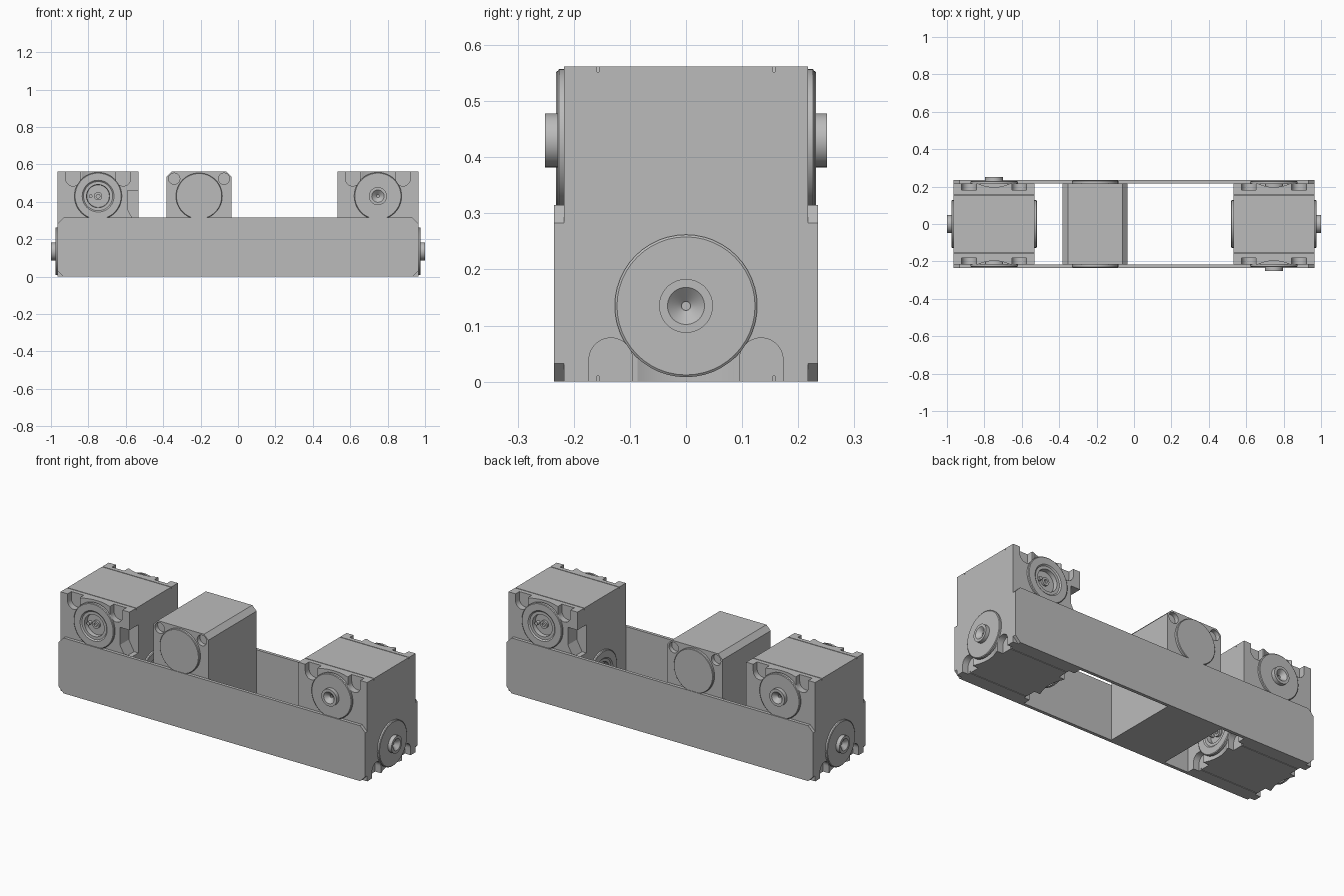
import bpy, bmesh, math
from mathutils import Matrix, Vector

if "Cube" in bpy.data.objects:
    bpy.data.objects.remove(bpy.data.objects["Cube"], do_unlink=True)

GREY = (0.5, 0.5, 0.5, 1)
grey = bpy.data.materials.new("plain grey")
grey.use_nodes = True
grey.diffuse_color = GREY
grey.node_tree.nodes["Principled BSDF"].inputs["Base Color"].default_value = GREY

HALF = 0.217       # half width of a drive block
TOP = 0.562
UPPER, LOWER = 0.43, 0.135   # shaft heights


def face_frame(angle, z, out=HALF):
    """Frame on a vertical face: x across, y up, z outward; 0 degrees is the front."""
    turn = Matrix.Rotation(math.radians(angle), 4, 'Z')
    tip = Matrix.Rotation(math.radians(90), 4, 'X')
    return Matrix.Translation((0, 0, z)) @ turn @ tip @ Matrix.Translation((0, 0, out))


def make_object(name, bm, frame=None):
    bmesh.ops.recalc_face_normals(bm, faces=bm.faces)
    if frame is not None:
        bm.transform(frame)
    mesh = bpy.data.meshes.new(name)
    bm.to_mesh(mesh)
    bm.free()
    mesh.materials.append(grey)
    obj = bpy.data.objects.new(name, mesh)
    bpy.context.collection.objects.link(obj)
    return obj


def prism(name, outline, low, high, frame=None):
    bm = bmesh.new()
    face = bm.faces.new([bm.verts.new((x, y, low)) for x, y in outline])
    grown = bmesh.ops.extrude_face_region(bm, geom=[face])["geom"]
    moved = [v for v in grown if isinstance(v, bmesh.types.BMVert)]
    bmesh.ops.translate(bm, verts=moved, vec=(0, 0, high - low))
    return make_object(name, bm, frame)


def lathe(name, profile, frame):
    bm = bmesh.new()
    points = [bm.verts.new((r, 0, h)) for r, h in profile]
    edges = [bm.edges.new(pair) for pair in zip(points, points[1:])]
    bmesh.ops.spin(bm, geom=points + edges, cent=(0, 0, 0), axis=(0, 0, 1),
                   angle=math.tau, steps=48)
    bmesh.ops.remove_doubles(bm, verts=bm.verts, dist=0.0001)
    return make_object(name, bm, frame)


def rect(x0, x1, y0, y1):
    return [(x0, y0), (x1, y0), (x1, y1), (x0, y1)]


def circle(radius, cx=0, cy=0, start=0, sweep=math.tau, count=40):
    return [(cx + radius * math.cos(start + sweep * i / count),
             cy + radius * math.sin(start + sweep * i / count)) for i in range(count)]


def arch(cx, edge, crown):
    """Round-ended slot running from the block edge to the crown height."""
    r = 0.039
    sign = 1 if crown > edge else -1
    cy = crown - sign * r
    bow = circle(r, cx, cy, 0, sign * math.pi, 16) + [(cx - r, cy)]
    return bow + [(cx - r, edge - sign * 0.05), (cx + r, edge - sign * 0.05)]


def carve(obj, cutters):
    for cutter in cutters:
        cutter.hide_render = True
        mod = obj.modifiers.new("cut", 'BOOLEAN')
        mod.operation, mod.solver, mod.object = 'DIFFERENCE', 'EXACT', cutter
    bpy.context.view_layer.update()
    evaluated = obj.evaluated_get(bpy.context.evaluated_depsgraph_get())
    mesh = bpy.data.meshes.new_from_object(evaluated)
    obj.modifiers.clear()
    obj.data = mesh
    for cutter in cutters:
        bpy.data.objects.remove(cutter, do_unlink=True)


# Drive block: upper shaft runs front to back, lower shaft runs end to end
block = prism("left_drive_block", rect(-HALF, HALF, -HALF, HALF), 0, TOP)
cutters = []
for angle, z, edge in ((0, UPPER, TOP), (180, UPPER, TOP), (90, LOWER, 0), (-90, LOWER, 0)):
    inward = -1 if edge else 1
    frame = face_frame(angle, 0)
    for side in (-1, 1):
        cutters.append(prism("slot_cutter", arch(side * 0.134, edge, edge + inward * 0.078),
                             -0.035, 0.05, frame))
    # Shallow scoop behind the rim of the horn
    scoop_frame = Matrix.Rotation(math.radians(angle), 4, 'Z') @ Matrix.Translation((0, -HALF - 0.18, 0))
    low, high = sorted((edge + inward * 0.06, edge - inward * 0.05))
    cutters.append(prism("scoop_cutter", circle(0.2, count=64), low, high, scoop_frame))
# Bores behind the hollow horns
for angle, z in ((0, UPPER), (90, LOWER)):
    cutters.append(prism("bore_cutter", circle(0.085), -0.025, 0.05, face_frame(angle, z)))
# Cable pocket in the inner front corner
pocket = [(0.157, 0.46), (0.157, 0.36), (0.19, 0.3), (0.25, 0.3), (0.25, 0.46)]
cutters.append(prism("pocket_cutter", pocket, -0.08, 0.05, face_frame(0, 0)))
# Fine seams along top and bottom
for y in (-0.157, 0.157):
    for z in (0, TOP):
        cutters.append(prism("seam_cutter", rect(-0.3, 0.3, y - 0.002, y + 0.002), z - 0.01, z + 0.01))
carve(block, cutters)

# Output horns: a drilled boss on two faces, a hollow dish on the other two
rim = [(0.127, -0.004), (0.127, 0.009), (0.123, 0.012)]
boss = rim + [(0.048, 0.012), (0.048, 0.034), (0.033, 0.034), (0.008, 0.012), (0.008, 0.004), (0, 0.004)]
dish = rim + [(0.085, 0.012), (0.078, 0.006), (0.062, 0.006), (0.06, -0.018),
              (0.022, -0.018), (0.022, -0.006), (0.01, -0.006), (0.01, -0.016), (0, -0.016)]
unit = [block]
for name, profile, angle, z in (("front_dish_horn", dish, 0, UPPER), ("back_boss_horn", boss, 180, UPPER),
                                ("inner_dish_horn", dish, 90, LOWER), ("outer_boss_horn", boss, -90, LOWER)):
    unit.append(lathe(name, profile, face_frame(angle, z)))
# Small drive pin inside each dish
for angle, z in ((0, UPPER), (90, LOWER)):
    unit.append(prism("drive_pin", circle(0.01, -0.04, count=16), -0.02, 0.004, face_frame(angle, z)))

# Place one unit, and its half-turned copy at the other end
for part in unit:
    twin = part.copy()
    twin.name = "second_" + part.name
    bpy.context.collection.objects.link(twin)
    part.location.x = -0.748
    twin.location.x = 0.748
    twin.rotation_euler.z = math.pi

# Middle motor housing with chamfered top edges
MX = -0.208
w, c = 0.173, 0.027
outline = [(-w, 0), (w, 0), (w, TOP - c), (w - c, TOP), (c - w, TOP), (-w, TOP - c)]
motor = prism("motor_housing", outline, -2 * HALF, 0, face_frame(0, 0))
holes = [prism("screw_cutter", circle(0.03, side * 0.133, 0.523, count=24), -0.025, 0.05,
               face_frame(angle, 0)) for angle in (0, 180) for side in (-1, 1)]
carve(motor, holes)
motor.location.x = MX
for name, angle in (("motor_front_cap", 0), ("motor_back_cap", 180)):
    cap = lathe(name, [(0.124, -0.004), (0.124, 0.012), (0.121, 0.015), (0, 0.015)],
                face_frame(angle, UPPER))
    cap.location.x = MX

# Side plates with clipped corners
PX, PZ, k = 0.965, 0.315, 0.032
plate = [(-PX + k, 0), (PX - k, 0), (PX, k), (PX, PZ - k),
         (PX - k, PZ), (-PX + k, PZ), (-PX, PZ - k), (-PX, k)]
for name, angle in (("front_side_plate", 0), ("back_side_plate", 180)):
    prism(name, plate, 0, 0.018, face_frame(angle, 0))

# Smooth the round parts, keep edges sharp
bpy.ops.object.select_all(action='DESELECT')
for obj in bpy.context.collection.objects:
    if obj.type == 'MESH':
        obj.select_set(True)
bpy.context.view_layer.objects.active = block
bpy.ops.object.shade_smooth_by_angle(angle=math.radians(25))
